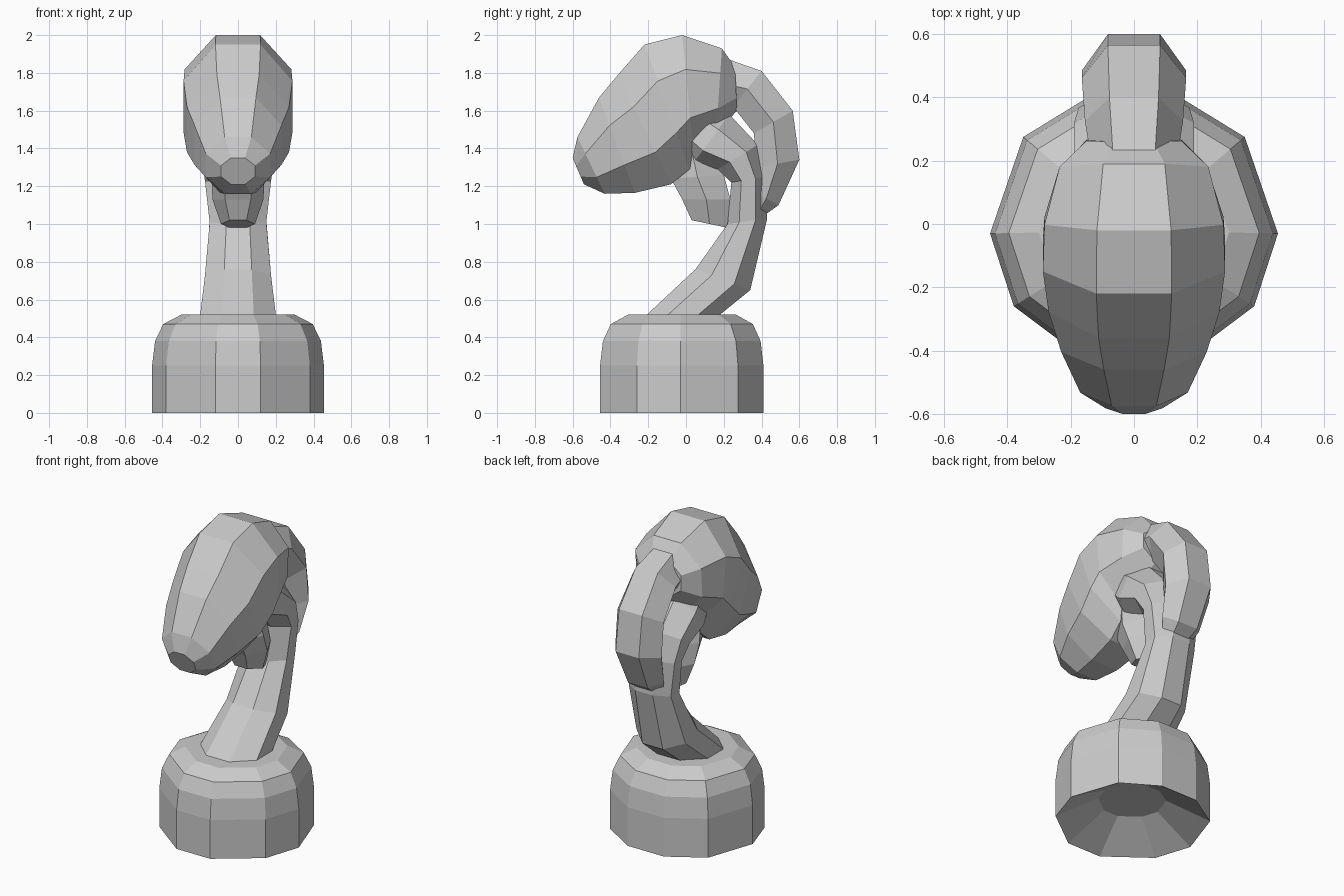
import bpy, bmesh, math


def skin(name, rings):
    """Bridge equal-sized rings of points into a closed, flat-shaded solid."""
    bm = bmesh.new()
    loops = [[bm.verts.new(p) for p in ring] for ring in rings]
    n = len(loops[0])
    for a, b in zip(loops, loops[1:]):
        for i in range(n):
            j = (i + 1) % n
            bm.faces.new((a[i], a[j], b[j], b[i]))
    bm.faces.new(loops[0][::-1])
    bm.faces.new(loops[-1])
    bmesh.ops.recalc_face_normals(bm, faces=bm.faces[:])
    mesh = bpy.data.meshes.new(name)
    bm.to_mesh(mesh)
    bm.free()
    obj = bpy.data.objects.new(name, mesh)
    bpy.context.collection.objects.link(obj)
    return obj


def loft(name, sides, sections):
    """Sections are (y, z of one edge, y, z of the opposite edge, half width)."""
    angles = [2 * math.pi * (i + 0.5) / sides for i in range(sides)]
    cmax = max(math.cos(a) for a in angles)
    smax = max(math.sin(a) for a in angles)
    rings = []
    for y0, z0, y1, z1, w in sections:
        ring = []
        for a in angles:
            t = 0.5 - 0.5 * math.cos(a) / cmax
            ring.append((w * math.sin(a) / smax,
                         y0 + (y1 - y0) * t, z0 + (z1 - z0) * t))
        rings.append(ring)
    return skin(name, rings)


# Ten-sided base with rounded shoulder and hollow underside
half = [(0.12, -0.455), (0.38, -0.26), (0.455, -0.03), (0.35, 0.275), (0.13, 0.41)]
outline = half + [(-x, y) for x, y in reversed(half)]
profile = [(0.44, 0.14), (1, 0), (1, 0.25), (0.965, 0.38), (0.87, 0.47), (0.66, 0.52)]
skin("base", [[(x * s, -0.02 + (y + 0.02) * s, z) for x, y in outline]
              for s, z in profile])

# Curved neck rising from the base and bending forward into the head
loft("neck", 8, [
    (-0.25, 0.48, 0.13, 0.48, 0.205),
    (0.05, 0.76, 0.34, 0.65, 0.175),
    (0.22, 1.00, 0.43, 1.03, 0.15),
    (0.24, 1.22, 0.42, 1.25, 0.175),
    (0.17, 1.29, 0.38, 1.42, 0.19),
    (0.03, 1.31, 0.23, 1.58, 0.19),
    (-0.05, 1.40, 0.10, 1.65, 0.16),
])

# Egg-shaped head, from snout to back of skull
loft("head", 8, [
    (-0.60, 1.35, -0.54, 1.21, 0.09),
    (-0.575, 1.46, -0.43, 1.16, 0.17),
    (-0.46, 1.67, -0.27, 1.165, 0.23),
    (-0.36, 1.79, -0.08, 1.21, 0.27),
    (-0.22, 1.95, 0.02, 1.29, 0.288),
    (-0.02, 2.00, 0.04, 1.38, 0.283),
    (0.19, 1.93, 0.16, 1.48, 0.235),
    (0.26, 1.83, 0.27, 1.60, 0.15),
])

# Mane sweeping down behind the neck
loft("mane", 6, [
    (0.20, 1.88, 0.14, 1.62, 0.13),
    (0.40, 1.81, 0.25, 1.62, 0.155),
    (0.565, 1.60, 0.36, 1.48, 0.165),
    (0.60, 1.34, 0.37, 1.30, 0.165),
    (0.49, 1.10, 0.36, 1.17, 0.14),
    (0.42, 1.05, 0.36, 1.10, 0.11),
])

# Blocky tuft under the jaw
loft("throat_tuft", 6, [
    (0.03, 1.02, 0.22, 0.98, 0.09),
    (-0.02, 1.13, 0.235, 1.13, 0.135),
    (-0.08, 1.24, 0.20, 1.26, 0.14),
    (-0.06, 1.38, 0.12, 1.40, 0.12),
])
